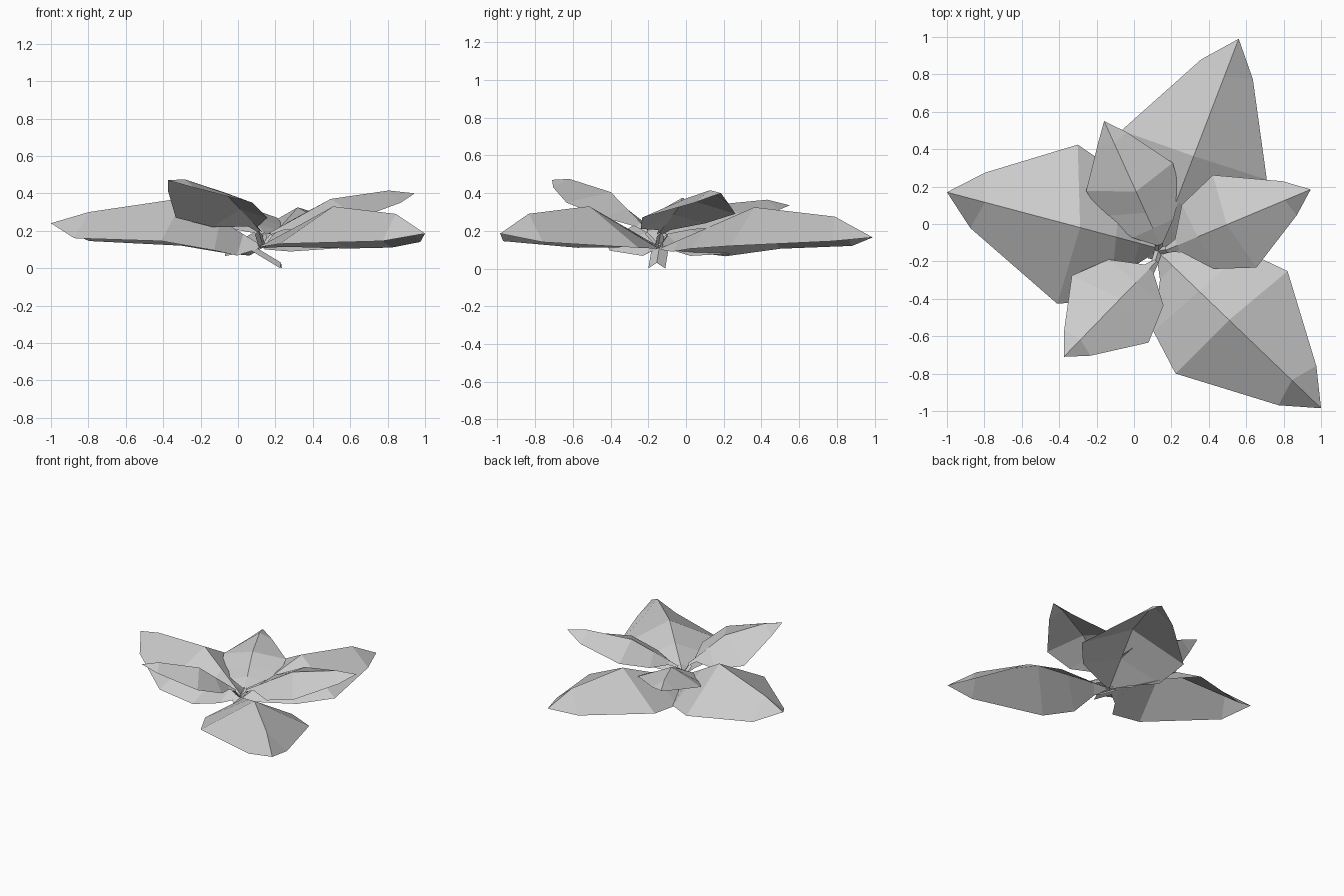
import bpy
from mathutils import Vector

if "Cube" in bpy.data.objects:
    bpy.data.objects.remove(bpy.data.objects["Cube"])

UP = Vector((0, 0, 1))


def make_mesh(name, verts, faces):
    mesh = bpy.data.meshes.new(name)
    mesh.from_pydata([tuple(v) for v in verts], [], faces)
    mesh.update()
    obj = bpy.data.objects.new(name, mesh)
    bpy.context.collection.objects.link(obj)
    return obj


def folded_strip(name, rows, tip=None):
    """Skin rows of (left, rib, right) points, optionally closing on a tip."""
    verts = [Vector(p) for row in rows for p in row]
    faces = []
    for i in range(len(rows) - 1):
        a, b = 3 * i, 3 * i + 3
        faces += [(a, a + 1, b + 1, b), (a + 1, a + 2, b + 2, b + 1)]
    if tip is not None:
        n = len(verts)
        verts.append(Vector(tip))
        faces += [(n - 3, n - 2, n), (n - 2, n - 1, n)]
    return make_mesh(name, verts, faces)


def leaf(name, base, tip, width, rib_z, left_z, right_z, skew=0.0,
         mid=(0.42, 0.475), neck=(0.08, 0.035, 0.02), near=(0.22, 0.70)):
    """Pointed leaf folded on its midrib; heights are near base, middle, near tip.
    mid: rib and edge position, neck: position, half width, drop, near: position, width."""
    base, tip = Vector(base), Vector(tip)
    axis = tip - base
    axis.z = 0
    side = axis.cross(UP).normalized()          # right-hand side of the leaf

    def point(t, w, z):
        p = base + axis * t + side * w
        p.z = z
        return p

    mid_z, end_z = rib_z
    rise = (mid_z - base.z) / mid[0]            # midrib climbs straight to the middle
    nt, nw, drop = neck
    z0 = base.z + rise * nt
    rows = [
        [point(0, -0.015, base.z - 0.01), point(0, 0, base.z), point(0, 0.015, base.z - 0.01)],
        [point(nt, -nw, z0 - drop), point(nt, 0, z0), point(nt, nw, z0 - drop)],
    ]
    near_rib = min(near[0], mid[0] * 0.6)
    stations = [(near_rib, near[0], near[1], base.z + rise * near_rib, skew),
                (mid[0], mid[1], 1.0, mid_z, skew),
                (0.82, 0.855, 0.36, end_z, 0)]
    for (t_rib, t_edge, w, z, sk), lz, rz in zip(stations, left_z, right_z):
        rows.append([point(t_edge - sk, -w * width, lz),
                     point(t_rib, 0, z),
                     point(t_edge + sk, w * width, rz)])
    return folded_strip(name, rows, tip)


def stalk(name, start, end, half=0.02, drop=0.02):
    """Short creased ribbon."""
    start, end = Vector(start), Vector(end)
    s = (end - start).cross(UP).normalized() * half
    d = UP * drop
    return folded_strip(name, [[p - s - d, p, p + s - d] for p in (start, end)])


# Three large lower leaves
leaf("lower_leaf_left", (0.13, -0.13, 0.12), (-1.0, 0.17, 0.24), 0.425,
     (0.375, 0.30), (0.095, 0.145, 0.16), (0.08, 0.12, 0.145), 0.048,
     mid=(0.37, 0.43), neck=(0.09, 0.13, 0.115), near=(0.2, 0.78))
leaf("lower_leaf_front", (0.13, -0.15, 0.12), (1.0, -0.985, 0.185), 0.405,
     (0.33, 0.29), (0.105, 0.11, 0.14), (0.11, 0.13, 0.145), -0.022,
     mid=(0.435, 0.45), neck=(0.09, 0.10, 0.05), near=(0.25, 0.8))
leaf("lower_leaf_back", (0.13, -0.13, 0.11), (0.56, 0.99, 0.165), 0.41,
     (0.325, 0.275), (0.065, 0.105, 0.12), (0.105, 0.12, 0.145), 0.014,
     mid=(0.44, 0.445), neck=(0.09, 0.12, 0.065), near=(0.22, 0.75))

# Three small upper leaves
leaf("upper_leaf_front", (0.12, -0.20, 0.20), (-0.375, -0.71, 0.47), 0.272,
     (0.405, 0.475), (0.27, 0.35, 0.43), (0.22, 0.27, 0.41), 0.02,
     mid=(0.39, 0.50))
leaf("upper_leaf_right", (0.17, -0.14, 0.19), (0.945, 0.185, 0.40), 0.273,
     (0.37, 0.415), (0.24, 0.29, 0.34), (0.21, 0.27, 0.35), 0.014)
leaf("upper_leaf_back", (0.14, -0.11, 0.19), (-0.16, 0.55, 0.335), 0.242,
     (0.34, 0.365), (0.21, 0.25, 0.30), (0.22, 0.27, 0.31), -0.038,
     mid=(0.43, 0.548), neck=(0.13, 0.12, 0.03), near=(0.33, 0.90))

# Stalks joining the upper leaves to the centre, and the cut stem end
hub = (0.13, -0.145, 0.13)
for i, end in enumerate([(0.11, -0.21, 0.20), (0.18, -0.135, 0.19), (0.135, -0.10, 0.19)]):
    stalk(f"leaf_stalk_{i + 1}", hub, end)
stalk("stem_end", (0.08, -0.14, 0.12), (0.23, -0.155, 0.03), 0.045, 0.03)
